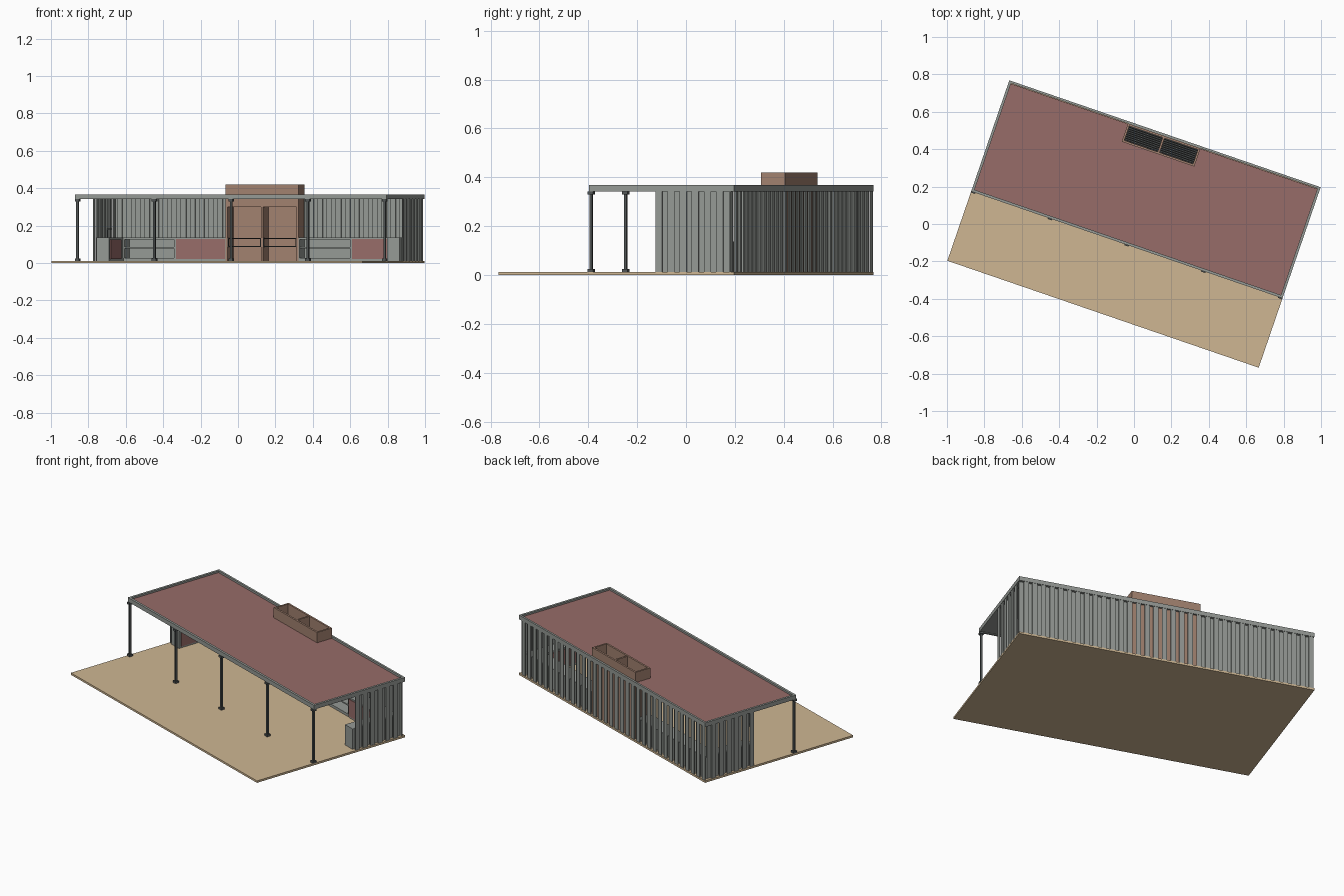
import bpy, bmesh, math
from mathutils import Vector

if "Cube" in bpy.data.objects:
    bpy.data.objects.remove(bpy.data.objects["Cube"], do_unlink=True)

ANGLE = math.radians(-18.95)   # whole building is turned on the site
U, V = 0.88, 0.51              # half length and half depth of the floor
FRONT = -0.118                 # front edge of the roof
FLOOR, EAVE, TOP = 0.012, 0.342, 0.368
SIDE = 0.17                    # where the side walls stop


def material(name, colour):
    m = bpy.data.materials.new(name)
    m.use_nodes = True
    m.diffuse_color = (*colour, 1)
    m.node_tree.nodes["Principled BSDF"].inputs["Base Color"].default_value = (*colour, 1)
    return m


tan = material("tan paving", (0.62, 0.47, 0.29))
maroon = material("maroon", (0.31, 0.15, 0.14))
grey = material("grey cladding", (0.30, 0.32, 0.30))
steel = material("dark steel", (0.08, 0.09, 0.09))
brown = material("brown masonry", (0.36, 0.22, 0.16))
black = material("black iron", (0.03, 0.03, 0.03))


def boxes(name, spans, mat):
    """One object made of boxes, each (u0, u1, v0, v1, z0, z1)."""
    bm = bmesh.new()
    for u0, u1, v0, v1, z0, z1 in spans:
        verts = bmesh.ops.create_cube(bm, size=1)["verts"]
        bmesh.ops.scale(bm, vec=Vector((u1 - u0, v1 - v0, z1 - z0)), verts=verts)
        bmesh.ops.translate(bm, vec=Vector((u0 + u1, v0 + v1, z0 + z1)) / 2, verts=verts)
    mesh = bpy.data.meshes.new(name)
    bm.to_mesh(mesh)
    bm.free()
    mesh.materials.append(mat)
    obj = bpy.data.objects.new(name, mesh)
    obj.rotation_euler.z = ANGLE
    bpy.context.collection.objects.link(obj)
    return obj


boxes("floor", [(-U, U, -V, V, 0, FLOOR)], tan)

# Barbecue hearth with open chimney
H, HF, HB, T = 0.205, 0.395, 0.498, 0.011
CHIM = 0.42
boxes("hearth", [
    (-H, -H + T, HF, HB, FLOOR, CHIM), (H - T, H, HF, HB, FLOOR, CHIM),
    (-T / 2, T / 2, HF + 0.001, HB - T, FLOOR, CHIM - 0.001),
    (-H + T, H - T, HB - T, HB, FLOOR, CHIM),
    (-H + T, H - T, HF, HF + T, 0.30, CHIM)], brown)
bars, trays = [], []
for a, b in ((-H + T, -T / 2), (T / 2, H - T)):
    n = 9
    step = (HB - HF - T) / n
    for i in range(n):
        v = HF + i * step
        bars.append((a, b, v + 0.001, v + step * 0.75, 0.128, 0.134))
    for u in (a, b - 0.005):
        bars.append((u, u + 0.005, HF, HF + 0.005, 0.085, 0.134))
    trays.append((a, b, HF + 0.002, HB - T, 0.086, 0.091))
boxes("grill_bars", bars, black)
boxes("ash_trays", trays, steel)

# Roof: sheet and ceiling around the chimney hole, with a raised rim
RIM = 0.014
for name, z0, z1, mat in (("roof_sheet", 0.350, 0.357, maroon), ("ceiling", 0.345, 0.350, grey)):
    boxes(name, [(-U + RIM, U - RIM, FRONT + RIM, HF, z0, z1),
                 (-U + RIM, -H, HF, V - RIM, z0, z1),
                 (H, U - RIM, HF, V - RIM, z0, z1)], mat)
boxes("roof_rim", [
    (-U, U, FRONT, FRONT + RIM, EAVE, TOP), (-U, U, V - 0.012, V, EAVE, TOP),
    (-U, -U + RIM, FRONT + RIM, V - 0.012, EAVE, TOP),
    (U - RIM, U, FRONT + RIM, V - 0.012, EAVE, TOP)], grey)

# Columns with base and cap plates
shafts, plates = [], []
for i in range(-2, 3):
    u, v = i * 0.434, FRONT + 0.006
    shafts.append((u - 0.006, u + 0.006, v - 0.006, v + 0.006, FLOOR, EAVE))
    for z in (FLOOR, EAVE - 0.012):
        plates.append((u - 0.012, u + 0.012, v - 0.012, v + 0.012, z, z + 0.012))
boxes("columns", shafts, steel)
boxes("column_plates", plates, steel)


# Walls of overlapping slats, alternating between an outer and inner layer
def slats(start, end, count):
    pitch = (end - start) / count
    for i in range(count):
        for k, inset in enumerate((0.002, 0.016)):
            a = start + (i + k / 2) * pitch
            yield max(start, a - 0.002), min(end, a + pitch / 2 + 0.002), inset, inset + 0.005


boxes("back_wall", [(a, b, V - q, V - p, FLOOR, EAVE)
                    for a, b, p, q in slats(-U + 0.004, U - 0.004, 34)], grey)
boxes("right_side_wall", [(-U + p, -U + q, a, b, FLOOR, EAVE)
                          for a, b, p, q in slats(SIDE, V - 0.024, 6)], grey)
boxes("left_side_wall", [(U - q, U - p, a, b, FLOOR, EAVE)
                         for a, b, p, q in slats(SIDE, V - 0.024, 6)], grey)

# Counters along the side walls
CT, WB = 0.137, V - 0.024
IN, OUT = 0.785, U - 0.023
boxes("side_counters", [(-OUT, -IN, SIDE - 0.005, WB, FLOOR, CT),
                        (IN, OUT, SIDE - 0.005, WB, FLOOR, CT)], grey)
boxes("side_doors", [(-IN, -IN + 0.004, SIDE + 0.01, 0.36, 0.022, 0.126),
                     (IN - 0.004, IN, SIDE + 0.01, 0.36, 0.022, 0.126)], maroon)

# Back counters: on each side an open shelf unit and a cupboard
for label, shelf, cupboard in (("right", (-IN, -0.49), (-0.49, -H)),
                               ("left", (H, 0.505), (0.505, IN))):
    a, b = shelf
    c, d = cupboard
    boxes(label + "_shelf_unit", [
        (a, b, HF, WB, 0.126, CT), (a, b, HF + 0.003, WB, 0.078, 0.086),
        (a, b, HF + 0.003, WB, FLOOR, 0.028), (a, b, WB - 0.008, WB, 0.028, 0.126),
        (a, a + 0.008, HF + 0.001, WB, 0.028, 0.126),
        (b - 0.008, b, HF + 0.001, WB, 0.028, 0.126)], grey)
    boxes(label + "_cupboard", [(c, d, HF, WB, FLOOR, CT)], grey)
    boxes(label + "_cupboard_door", [(c + 0.004, d - 0.004, HF - 0.004, HF, 0.022, 0.128)], maroon)

# Tap on the right side counter
boxes("tap", [(-0.845, -0.84, 0.30, 0.305, CT, 0.185),
              (-0.845, -0.815, 0.30, 0.305, 0.18, 0.185)], steel)
